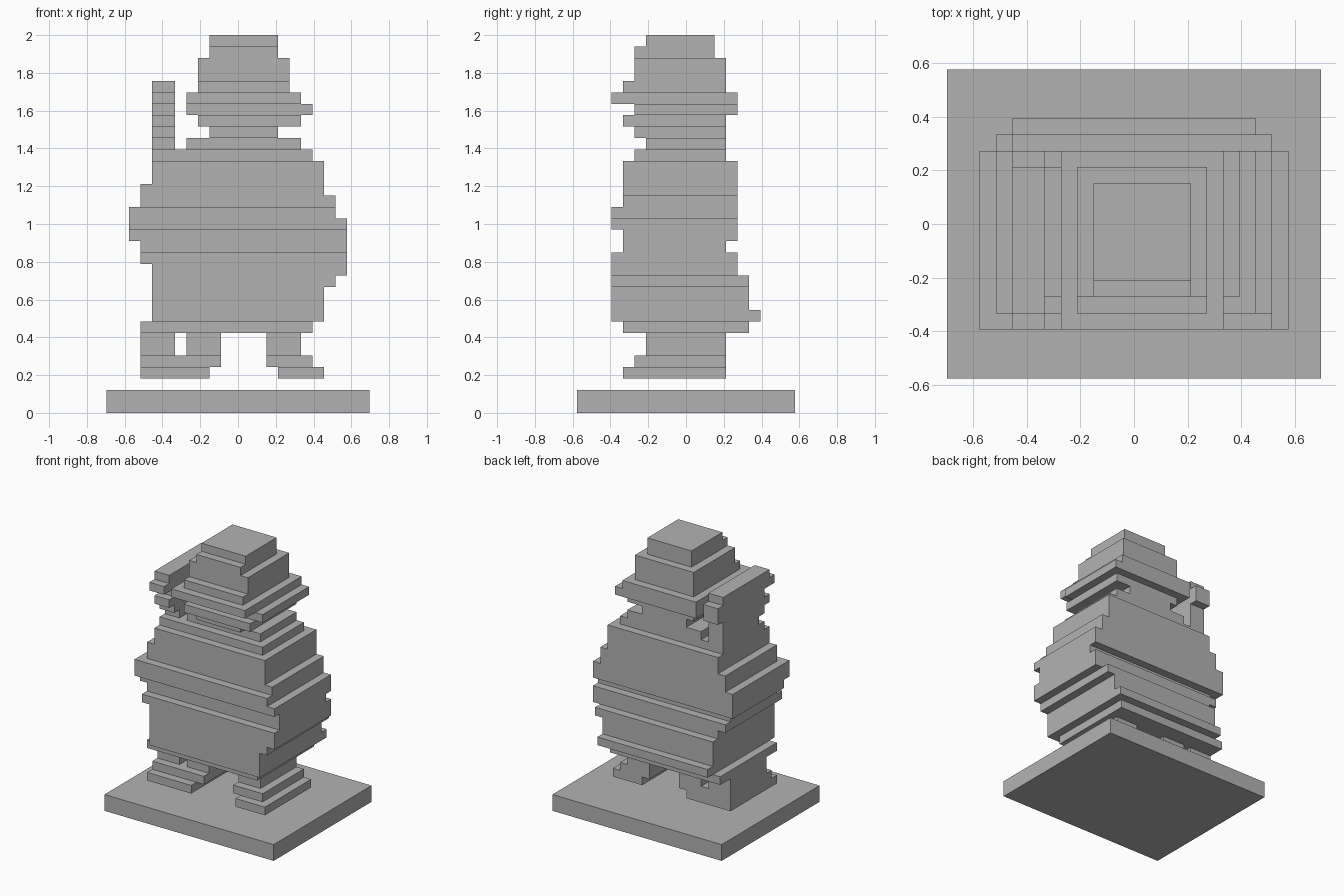
import bpy
import bmesh
from mathutils import Vector

default_cube = bpy.data.objects.get("Cube")
if default_cube:
    bpy.data.objects.remove(default_cube, do_unlink=True)

CELL = 2 / 33
FIRST_LAYER = 3

grey = bpy.data.materials.new("plain_grey")
grey.use_nodes = True
grey.diffuse_color = (0.45, 0.45, 0.45, 1)
grey.node_tree.nodes["Principled BSDF"].inputs["Base Color"].default_value = grey.diffuse_color


def expand(runs):
    """Repeat each (layers, low, high) run once per layer."""
    return [(low, high) for layers, low, high in runs for _ in range(layers)]


# Side profile: front and back cell of every layer, feet to crown
lower_depths = [(1, -5, 3), (1, -4, 3), (2, -3, 3), (1, -5, 5), (1, -6, 6), (3, -6, 5)]
middle_depths = [(2, -6, 4), (1, -5, 3), (1, -5, 4), (2, -6, 4), (4, -5, 4), (1, -4, 3)]
upper_depths = [(1, -3, 3), (1, -4, 3), (1, -5, 3), (1, -4, 4), (1, -6, 4),
                (1, -5, 3), (2, -4, 3), (1, -4, 2), (1, -3, 2)]
DEPTHS = expand(lower_depths + middle_depths + upper_depths)


def stack_cells(start, runs):
    """Fill the cells between a front profile and the side profile."""
    cells = set()
    for layer, (left, right) in enumerate(expand(runs), start):
        front, back = DEPTHS[layer - FIRST_LAYER]
        cells.update((x, y, layer)
                     for x in range(left, right + 1)
                     for y in range(front, back + 1))
    return cells


def link_part(name, bm):
    mesh = bpy.data.meshes.new(name)
    bm.to_mesh(mesh)
    bm.free()
    mesh.materials.append(grey)
    part = bpy.data.objects.new(name, mesh)
    bpy.context.collection.objects.link(part)
    return part


def build_blocks(name, cells):
    """Skin the outside of a set of cells, then merge its flat areas."""
    bm = bmesh.new()
    corners = {}

    def corner(point):
        key = tuple(round(2 * value) for value in point)
        if key not in corners:
            corners[key] = bm.verts.new(point * CELL)
        return corners[key]

    for cell in cells:
        centre = Vector(cell) + Vector((0, 0, 0.5))
        for axis in range(3):
            for sign in (-1, 1):
                neighbour = list(cell)
                neighbour[axis] += sign
                if tuple(neighbour) in cells:
                    continue
                normal, side, up = Vector(), Vector(), Vector()
                normal[axis] = sign / 2
                side[(axis + 1) % 3] = sign / 2
                up[(axis + 2) % 3] = 1 / 2
                middle = centre + normal
                bm.faces.new([corner(middle - side - up), corner(middle + side - up),
                              corner(middle + side + up), corner(middle - side + up)])
    bmesh.ops.dissolve_limit(bm, angle_limit=0.01, verts=bm.verts, edges=bm.edges)
    return link_part(name, bm)


# Base slab
base = bmesh.new()
bmesh.ops.create_cube(base, size=CELL)
bmesh.ops.scale(base, vec=(23, 19, 2), verts=base.verts)
bmesh.ops.translate(base, vec=(0, 0, CELL), verts=base.verts)
link_part("base", base)

# Legs and feet; the right one has a narrow slot through it
right_foot = stack_cells(3, [(1, -8, -3), (1, -8, -2)])
right_posts = stack_cells(5, [(2, -8, -6)]) | stack_cells(5, [(2, -4, -2)])
build_blocks("right_leg", right_foot | right_posts)
build_blocks("left_leg", stack_cells(3, [(1, 4, 7), (1, 3, 6), (2, 3, 5)]))

# Round body
build_blocks("body", stack_cells(7, [
    (1, -8, 6), (3, -7, 7), (1, -7, 8), (1, -7, 9), (2, -8, 9), (2, -9, 9),
    (1, -9, 8), (1, -8, 8), (1, -8, 7), (2, -7, 7), (1, -7, 6)]))

# Head with collar, neck and brim
build_blocks("head", stack_cells(23, [
    (1, -4, 5), (1, -2, 3), (1, -3, 5), (1, -4, 6), (1, -4, 5),
    (3, -3, 4), (2, -2, 3)]))

# Raised arm
build_blocks("raised_arm", stack_cells(23, [(6, -7, -6)]))
